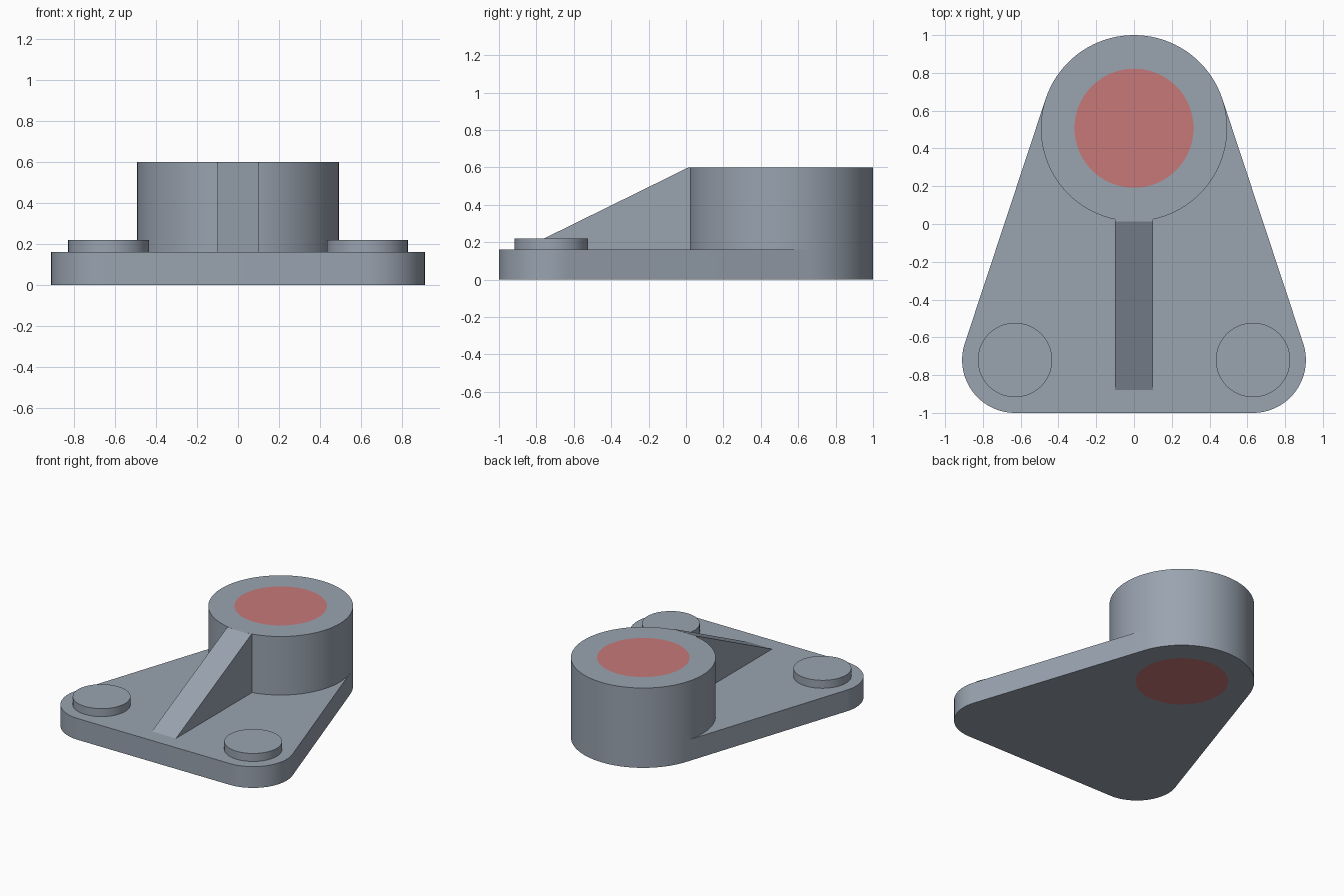
import bpy, bmesh, math
from mathutils import Vector
from mathutils.geometry import convex_hull_2d

if "Cube" in bpy.data.objects:
    bpy.data.objects.remove(bpy.data.objects["Cube"])


def material(name, rgb):
    m = bpy.data.materials.new(name)
    m.diffuse_color = (*rgb, 1)
    m.use_nodes = True
    m.node_tree.nodes["Principled BSDF"].inputs["Base Color"].default_value = m.diffuse_color
    return m


GREY = material("steel grey", (0.319, 0.366, 0.434))
RED = material("bore red", (0.578, 0.191, 0.191))

BOSS, BOSS_R, BORE_R = (0, 0.507), 0.493, 0.315
PAD_X, PAD_Y, CORNER_R, PAD_R = 0.63, -0.72, 0.28, 0.197
PLATE_Z, PAD_Z, TOP_Z = 0.16, 0.22, 0.6


def circle(center, r, n=96):
    return [Vector((center[0] + r * math.cos(2 * math.pi * i / n),
                    center[1] + r * math.sin(2 * math.pi * i / n))) for i in range(n)]


def finish(bm, name, mat):
    bmesh.ops.recalc_face_normals(bm, faces=bm.faces)
    me = bpy.data.meshes.new(name)
    bm.to_mesh(me)
    bm.free()
    me.materials.append(mat)
    ob = bpy.data.objects.new(name, me)
    bpy.context.collection.objects.link(ob)
    bpy.ops.object.select_all(action='DESELECT')
    ob.select_set(True)
    bpy.context.view_layer.objects.active = ob
    bpy.ops.object.shade_smooth_by_angle(angle=math.radians(30))
    return ob


def prism(name, loops, z0, z1, mat=GREY):
    """Extrude an outline (first loop), with any further loops as holes."""
    bm = bmesh.new()
    edges = []
    for loop in loops:
        vs = [bm.verts.new((p[0], p[1], z0)) for p in loop]
        edges += [bm.edges.new((vs[i - 1], vs[i])) for i in range(len(vs))]
    if len(loops) == 1:
        bm.faces.new(vs)
    else:
        bmesh.ops.triangle_fill(bm, use_beauty=True, edges=edges)
    ext = bmesh.ops.extrude_face_region(bm, geom=bm.faces[:], use_keep_orig=True)
    top = [g for g in ext["geom"] if isinstance(g, bmesh.types.BMVert)]
    bmesh.ops.translate(bm, verts=top, vec=(0, 0, z1 - z0))
    return finish(bm, name, mat)


# Base plate: hull around the boss and the two rounded corners
pts = circle(BOSS, BOSS_R)
for s in (-1, 1):
    pts += circle((s * PAD_X, PAD_Y), CORNER_R)
outline = [pts[i] for i in convex_hull_2d(pts)]
bore = circle(BOSS, BORE_R)
prism("base_plate", [outline, bore], 0, PLATE_Z)

# Round boss and the coloured core flush with its top and the underside
prism("boss", [circle(BOSS, BOSS_R), bore], PLATE_Z, TOP_Z)
prism("bore_core", [bore], 0, TOP_Z, RED)

# Raised bolt pads
for side, s in (("left", -1), ("right", 1)):
    prism(side + "_pad", [circle((s * PAD_X, PAD_Y), PAD_R, 64)], PLATE_Z - 0.02, PAD_Z)

# Sloping rib, tucked slightly into the plate and the boss
bm = bmesh.new()
profile = [(-0.88, PLATE_Z), (-0.88, 0.14), (0.08, 0.14), (0.08, 0.597), (0.014, TOP_Z)]
face = bm.faces.new([bm.verts.new((-0.1, y, z)) for y, z in profile])
ext = bmesh.ops.extrude_face_region(bm, geom=[face], use_keep_orig=True)
bmesh.ops.translate(bm, vec=(0.2, 0, 0),
                    verts=[g for g in ext["geom"] if isinstance(g, bmesh.types.BMVert)])
rib = finish(bm, "rib", GREY)
for p in rib.data.polygons:
    p.use_smooth = False
